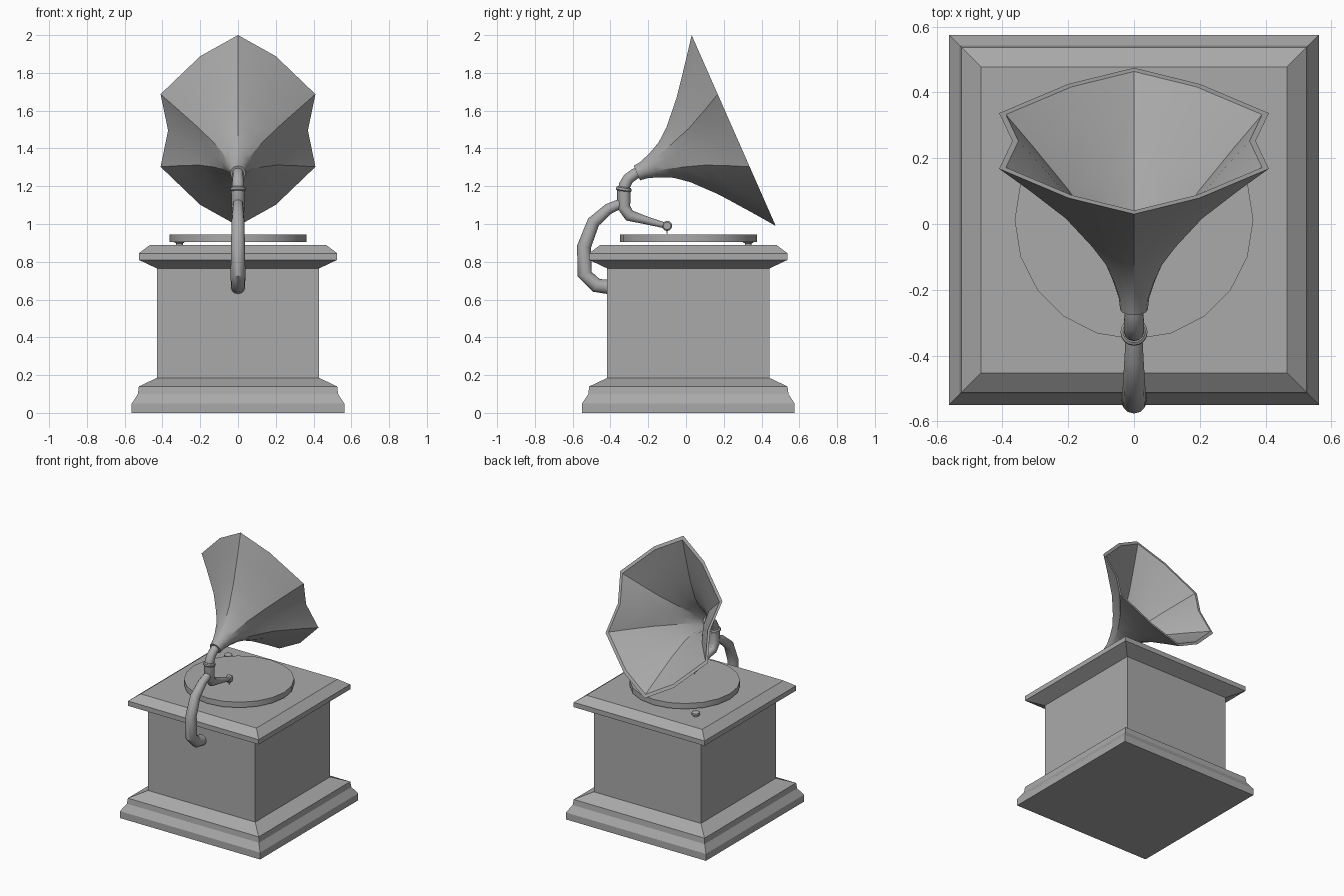
import bpy, bmesh, math
from mathutils import Vector

if "Cube" in bpy.data.objects:
    bpy.data.objects.remove(bpy.data.objects["Cube"])

CY = 0.0125  # cabinet centre in y

grey = bpy.data.materials.new("plain grey")
grey.diffuse_color = (0.4, 0.4, 0.4, 1)
grey.use_nodes = True
grey.node_tree.nodes["Principled BSDF"].inputs["Base Color"].default_value = grey.diffuse_color


def finish(bm, name, angle=None):
    bmesh.ops.recalc_face_normals(bm, faces=bm.faces)
    me = bpy.data.meshes.new(name)
    bm.to_mesh(me)
    bm.free()
    me.materials.append(grey)
    ob = bpy.data.objects.new(name, me)
    bpy.context.collection.objects.link(ob)
    if angle:
        bpy.ops.object.select_all(action='DESELECT')
        ob.select_set(True)
        bpy.context.view_layer.objects.active = ob
        bpy.ops.object.shade_smooth_by_angle(angle=math.radians(angle))
    return ob


def loft(name, rings, angle=None, caps=True):
    """Skin a list of vertex rings."""
    bm = bmesh.new()
    vs = [[bm.verts.new(p) for p in ring] for ring in rings]
    n = len(rings[0])
    for a, b in zip(vs, vs[1:]):
        for i in range(n):
            j = (i + 1) % n
            bm.faces.new((a[i], a[j], b[j], b[i]))
    if caps:
        bm.faces.new(vs[0])
        bm.faces.new(vs[-1])
    return finish(bm, name, angle)


def tube(name, path, sides=12):
    """Tapered tube in the x = 0 plane; path holds (y, z, radius)."""
    pts = [Vector((0, y, z)) for y, z, r in path]
    rings = []
    for i, p in enumerate(pts):
        t = (pts[min(i + 1, len(pts) - 1)] - pts[max(i - 1, 0)]).normalized()
        side = Vector((1, 0, 0))
        up = side.cross(t)
        r = path[i][2]
        rings.append([p + r * (math.cos(a) * side + math.sin(a) * up)
                      for a in (2 * math.pi * k / sides for k in range(sides))])
    return loft(name, rings, 40)


def lathe(name, centre, profile, sides, axis='z'):
    """Turned part; profile holds (radius, height)."""
    rings = []
    for r, h in profile:
        ring = []
        for k in range(sides):
            a = 2 * math.pi * k / sides
            c, s = r * math.cos(a), r * math.sin(a)
            ring.append(Vector(centre) + Vector((c, s, h) if axis == 'z' else (h, c, s)))
        rings.append(ring)
    return loft(name, rings, 30)


# Cabinet: square mouldings, (half width, height)
cabinet = [(0.5625, 0), (0.5625, 0.05), (0.53, 0.10), (0.525, 0.14), (0.43, 0.185),
           (0.43, 0.765), (0.525, 0.81), (0.525, 0.845), (0.465, 0.89)]
loft("cabinet", [[(sx * w, CY + sy * w, z) for sx, sy in ((-1, -1), (1, -1), (1, 1), (-1, 1))]
                 for w, z in cabinet])

# Turntable and brake knob
lathe("turntable", (0, CY, 0), [(0.363, 0.905), (0.363, 0.945)], 20)
lathe("brake_knob", (-0.31, 0.33, 0),
      [(0.018, 0.885), (0.018, 0.898), (0.028, 0.902), (0.028, 0.918), (0.018, 0.925)], 12)

# Support arm rising from the cabinet front
tube("support_arm", [(-0.41, 0.667, 0.038), (-0.475, 0.675, 0.038), (-0.537, 0.735, 0.039),
                     (-0.540, 0.88, 0.037), (-0.49, 1.01, 0.034), (-0.41, 1.08, 0.029),
                     (-0.33, 1.115, 0.025)])

# Tone arm, sound head and needle
tube("tone_arm", [(-0.328, 1.19, 0.036), (-0.33, 1.09, 0.035), (-0.30, 1.045, 0.031),
                  (-0.22, 1.022, 0.022), (-0.11, 0.992, 0.015)])
lathe("sound_head", (0, -0.10, 0.99), [(0.02, -0.018), (0.027, -0.01), (0.027, 0.01), (0.02, 0.018)],
      12, 'x')
tube("needle", [(-0.10, 0.975, 0.005), (-0.10, 0.948, 0.002)], 6)

# Horn elbow and its ring
tube("horn_elbow", [(-0.33, 1.17, 0.031), (-0.325, 1.205, 0.031), (-0.305, 1.24, 0.03),
                    (-0.27, 1.266, 0.029), (-0.235, 1.28, 0.028)])
tube("elbow_ring", [(-0.331, 1.172, 0.034), (-0.330, 1.178, 0.041), (-0.328, 1.190, 0.041),
                    (-0.327, 1.196, 0.034)], 16)

# Horn: round at the neck, blending to a twelve-point lobed mouth
quarter = [(0, 0.552), (0.2, 0.43), (0.41, 0.21), (0.37, 0)]
right = quarter + [(x, -u) for x, u in quarter[-2::-1]]
mouth = right + [(-x, u) for x, u in right[-2:0:-1]]
axis, up = Vector((0, 0.915, 0.403)), Vector((0, -0.403, 0.915))
centre = Vector((0, 0.2525, 1.495))
profile = [(-0.56, 0.042), (-0.52, 0.047), (-0.46, 0.068), (-0.39, 0.102), (-0.32, 0.158),
           (-0.21, 0.277), (-0.09, 0.432), (0, 0.552)]


def horn_ring(a, r, inset):
    t = min(1, (r - 0.042) / 0.25)
    ring = []
    for k, (mx, mu) in enumerate(mouth):
        ang = 2 * math.pi * k / 12
        x = (1 - t) * math.sin(ang) + t * mx / 0.552
        u = (1 - t) * math.cos(ang) + t * mu / 0.552
        ring.append(centre + a * axis + r * inset * (x * Vector((1, 0, 0)) + u * up))
    return ring


outer = [horn_ring(a, r, 1) for a, r in profile]
inner = [horn_ring(a, r, 0.95) for a, r in reversed(profile)]
inner[-1] = horn_ring(-0.55, 0.042, 0.9)
loft("horn", outer + inner, 30)
